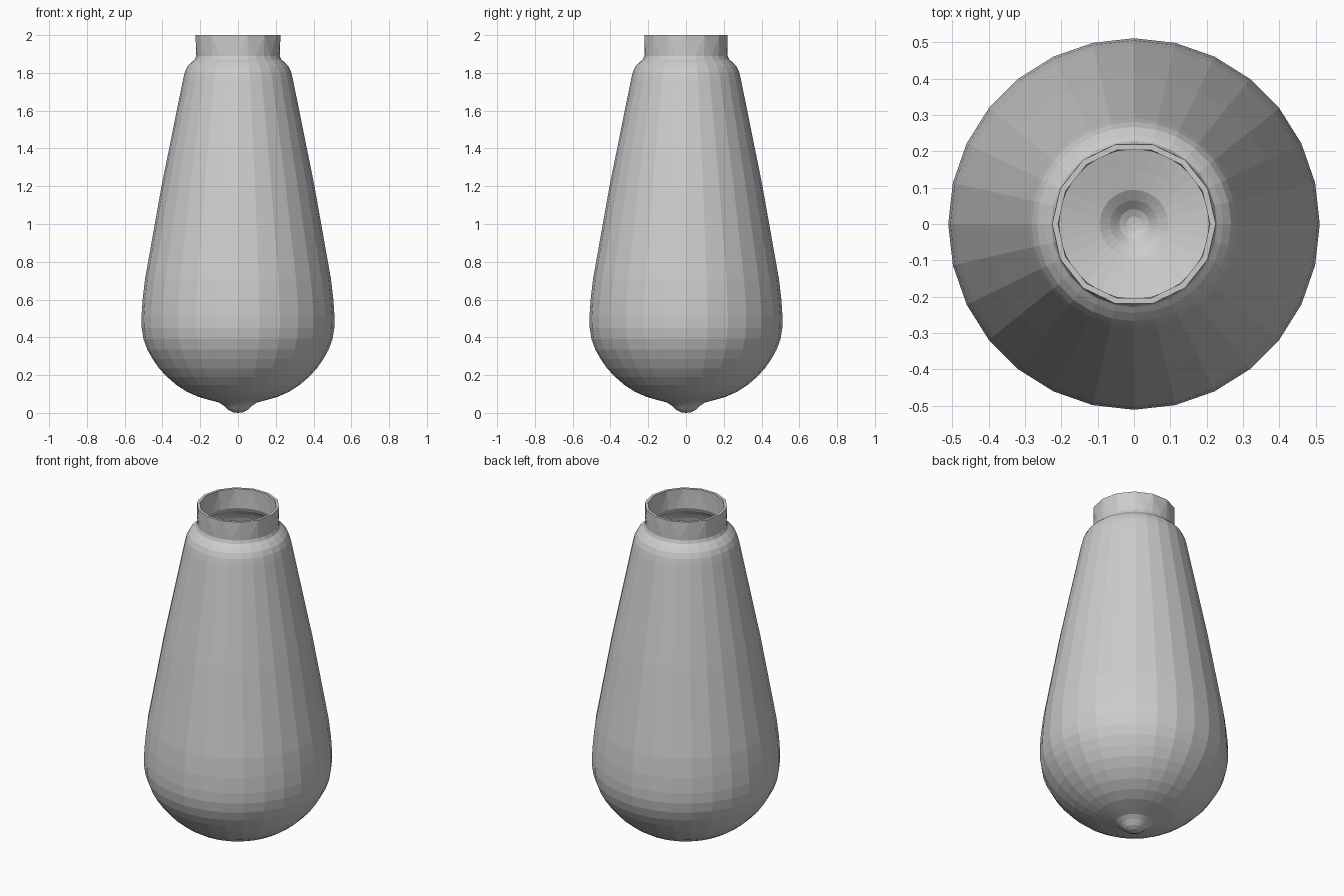
import bpy, bmesh, math

cube = bpy.data.objects.get("Cube")
if cube:
    bpy.data.objects.remove(cube, do_unlink=True)

SIDES = 28
RIM_SIDES = SIDES // 2

# Plain grey finish
grey = bpy.data.materials.new("plain_grey")
grey.use_nodes = True
colour = (0.6, 0.6, 0.6, 1.0)
grey.diffuse_color = colour
grey.node_tree.nodes["Principled BSDF"].inputs["Base Color"].default_value = colour

# Outer wall (radius, height): nipple, rounded bowl, long taper, shoulder, neck
outer = [(0, 0), (.025, .003), (.05, .015), (.075, .038), (.1, .055),
         (.15, .068), (.21, .085), (.27, .112), (.325, .147), (.375, .19),
         (.417, .235), (.452, .285), (.48, .335), (.5, .39), (.51, .45),
         (.511, .51), (.505, .6), (.492, .71), (.405, 1.2), (.29, 1.77),
         (.281, 1.805), (.267, 1.835), (.245, 1.858), (.228, 1.872), (.221, 1.89)]


def inset(points, wall):
    """Offset a profile inwards to make the inner wall."""
    result = []
    for i, (r, z) in enumerate(points):
        before, after = points[max(i - 1, 0)], points[min(i + 1, len(points) - 1)]
        dr, dz = after[0] - before[0], after[1] - before[1]
        length = math.hypot(dr, dz)
        inner_r = r - wall * dz / length if r else 0
        result.append((inner_r, z + wall * (dr / length if r else 1)))
    return result


bm = bmesh.new()


def ring(radius, height, count):
    """Ring of vertices, repeated so that every ring has SIDES entries."""
    verts = []
    for i in range(count):
        a = math.tau * i / count
        verts.append(bm.verts.new((radius * math.cos(a), radius * math.sin(a), height)))
    return [verts[(i + 1) * count // SIDES % count] for i in range(SIDES)] \
        if count == RIM_SIDES else [verts[i % count] for i in range(SIDES)]


def bridge(a, b):
    """Join two rings; where side counts differ, zigzag triangles."""
    coarse_a, coarse_b = len(set(a)) == RIM_SIDES, len(set(b)) == RIM_SIDES
    for i in range(SIDES):
        j = (i + 1) % SIDES
        quad = [a[i], a[j], b[j], b[i]]
        if coarse_a == coarse_b:
            faces = [quad]
        elif coarse_b:
            faces = [[a[i], a[j], b[j]], [a[i], b[j], b[i]]] if i % 2 else \
                    [[a[i], a[j], b[i]], [a[j], b[j], b[i]]]
        else:
            faces = [[a[i], a[j], b[i]], [a[j], b[j], b[i]]] if i % 2 else \
                    [[a[i], a[j], b[j]], [a[i], b[j], b[i]]]
        for face in faces:
            unique = list(dict.fromkeys(face))
            if len(unique) > 2:
                bm.faces.new(unique)


# Vessel: outer wall, coarser rim, inner wall
sections = [(r, z, SIDES if r else 1) for r, z in outer]
sections += [(.225, 2, RIM_SIDES), (.209, 2, RIM_SIDES)]
sections += [(r, z, SIDES if r else 1) for r, z in reversed(inset(outer, .016))]
rings = [ring(*s) for s in sections]
for lower, upper in zip(rings, rings[1:]):
    bridge(lower, upper)
bmesh.ops.recalc_face_normals(bm, faces=bm.faces)

mesh = bpy.data.meshes.new("hollow_vessel")
bm.to_mesh(mesh)
bm.free()
mesh.materials.append(grey)
vessel = bpy.data.objects.new("hollow_vessel", mesh)
bpy.context.collection.objects.link(vessel)
